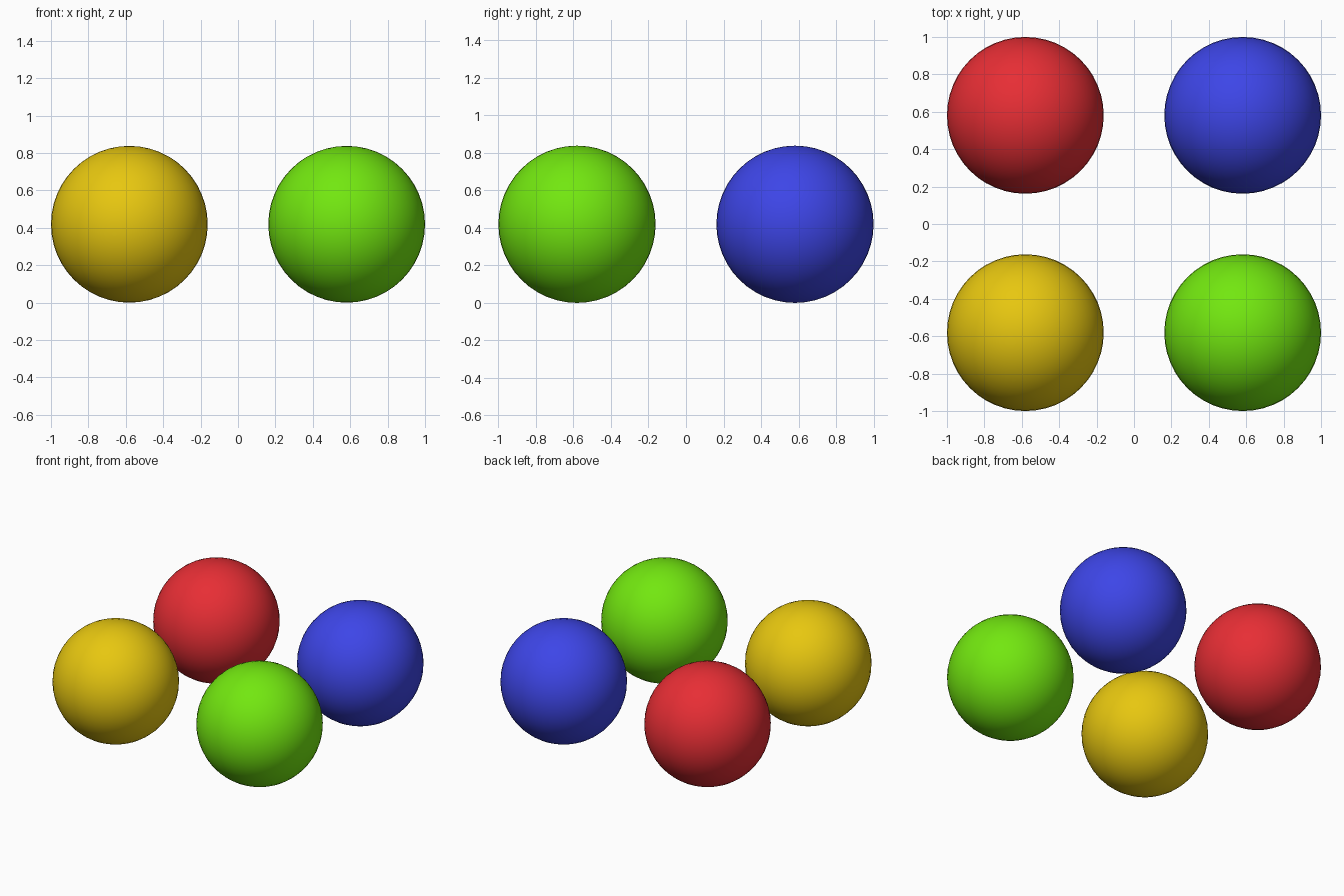
import bpy

if "Cube" in bpy.data.objects:
    bpy.data.objects.remove(bpy.data.objects["Cube"])

R = 0.419   # ball radius
C = 1 - R   # distance of each centre from the x and y axes


def ball(name, sx, sy, color):
    bpy.ops.mesh.primitive_uv_sphere_add(
        segments=48, ring_count=24, radius=R, location=(sx * C, sy * C, R))
    obj = bpy.context.object
    obj.name = name
    bpy.ops.object.shade_smooth()
    mat = bpy.data.materials.new(name + "_paint")
    mat.diffuse_color = (*color, 1)
    mat.use_nodes = True
    mat.node_tree.nodes["Principled BSDF"].inputs["Base Color"].default_value = mat.diffuse_color
    obj.data.materials.append(mat)


# Four coloured balls, one in each corner of a square
ball("yellow_ball", -1, -1, (0.80, 0.57, 0.005))
ball("green_ball", 1, -1, (0.17, 0.80, 0.005))
ball("red_ball", -1, 1, (0.80, 0.027, 0.035))
ball("blue_ball", 1, 1, (0.047, 0.06, 0.80))
